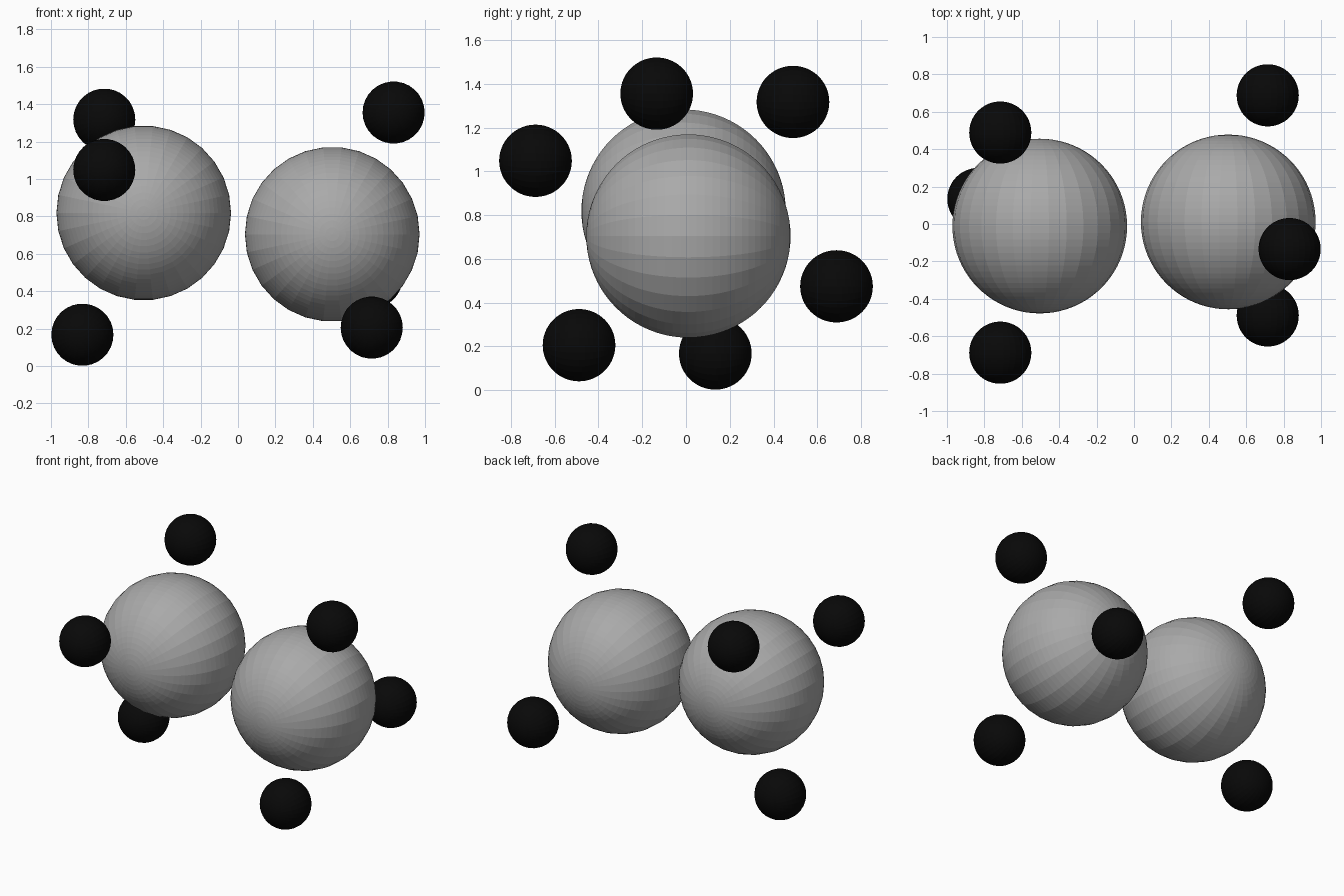
import bpy
import math
from mathutils import Matrix

if "Cube" in bpy.data.objects:
    bpy.data.objects.remove(bpy.data.objects["Cube"])

CENTRE_Z = 0.761
BIG_R, SMALL_R = 0.467, 0.166


def material(name, value):
    mat = bpy.data.materials.new(name)
    mat.diffuse_color = (value, value, value, 1)
    mat.use_nodes = True
    mat.node_tree.nodes["Principled BSDF"].inputs["Base Color"].default_value = mat.diffuse_color
    return mat


black = material("black", 0.0025)
grey = material("grey", 0.4)

# Turns the poles onto y, with a seam on the x axis
TURN = Matrix.Rotation(math.radians(90), 4, 'X') @ Matrix.Rotation(math.radians(90), 4, 'Z')


def ball(name, loc, radius, mat):
    """Flat-faced ball whose poles point along y."""
    bpy.ops.mesh.primitive_uv_sphere_add(segments=30, ring_count=40, radius=radius, location=loc)
    obj = bpy.context.object
    obj.name = name
    obj.data.transform(TURN)
    obj.data.materials.append(mat)
    return obj


# Offsets from the model centre for the right half; the left is point-mirrored
core = (0.504, 0.011, -0.057)
satellites = [(0.832, -0.134, 0.594), (0.715, -0.489, -0.556), (0.715, 0.688, -0.287)]

for side, s in (("right", 1), ("left", -1)):
    def place(p):
        return (s * p[0], s * p[1], CENTRE_Z + s * p[2])

    # large central ball
    ball(f"{side}_core_ball", place(core), BIG_R, grey)
    # three small outer balls
    for i, p in enumerate(satellites, 1):
        ball(f"{side}_outer_ball_{i}", place(p), SMALL_R, black)
